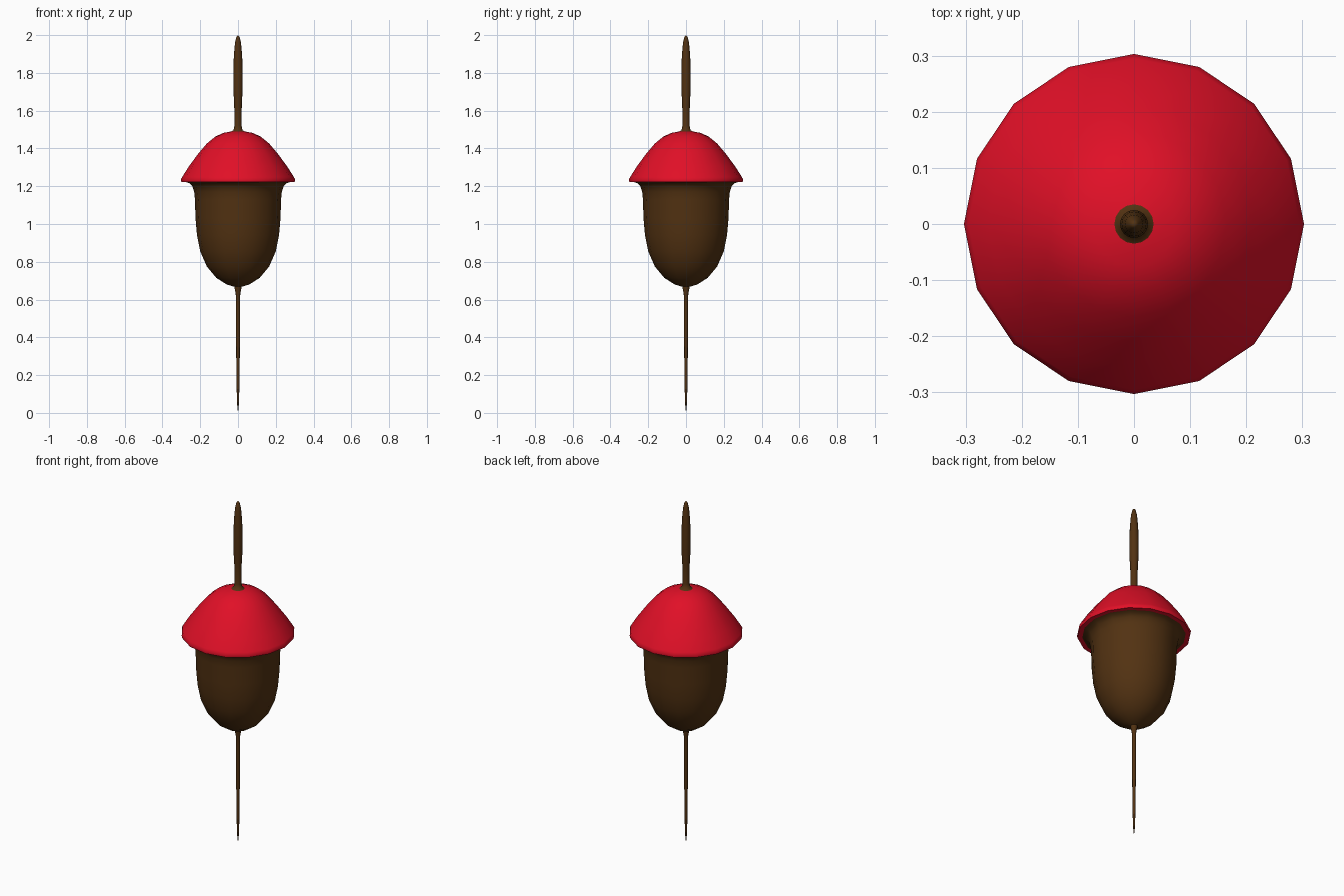
import bpy
from math import cos, sin, pi, radians

SIDES = 16

cube = bpy.data.objects.get("Cube")
if cube:
    bpy.data.objects.remove(cube, do_unlink=True)


def material(name, color):
    mat = bpy.data.materials.new(name)
    mat.use_nodes = True
    mat.diffuse_color = color
    mat.node_tree.nodes["Principled BSDF"].inputs["Base Color"].default_value = color
    return mat


def lathe(name, profile, mat):
    """Revolve (radius, height) points around z; a zero radius becomes a tip."""
    verts, rings, faces = [], [], []
    for r, z in profile:
        count = SIDES if r > 0 else 1
        rings.append([len(verts) + i for i in range(count)])
        for i in range(count):
            a = 2 * pi * i / SIDES
            verts.append((r * cos(a), r * sin(a), z))
    for low, high in zip(rings, rings[1:]):
        for i in range(SIDES):
            j = (i + 1) % SIDES
            quad = [low[i % len(low)], low[j % len(low)],
                    high[j % len(high)], high[i % len(high)]]
            faces.append(list(dict.fromkeys(quad)))
    mesh = bpy.data.meshes.new(name)
    mesh.from_pydata(verts, [], faces)
    mesh.materials.append(mat)
    obj = bpy.data.objects.new(name, mesh)
    bpy.context.collection.objects.link(obj)
    bpy.ops.object.select_all(action="DESELECT")
    obj.select_set(True)
    bpy.context.view_layer.objects.active = obj
    bpy.ops.object.shade_smooth_by_angle(angle=radians(60))
    return obj


brown = material("dark brown", (0.085, 0.032, 0.006, 1))
red = material("bright red", (0.75, 0.005, 0.02, 1))

# Thin spike below the body
lathe("lower_spike", [(0, 0), (0.005, 0.05), (0.007, 0.12), (0.009, 0.25),
                      (0.011, 0.56), (0.012, 0.63), (0.02, 0.67)], brown)

# Rounded body, flaring out under the cap
lathe("body", [(0.02, 0.668), (0.06, 0.68), (0.115, 0.715), (0.165, 0.775),
               (0.2, 0.855), (0.217, 0.94), (0.225, 1.03), (0.228, 1.13),
               (0.232, 1.17), (0.242, 1.2), (0.258, 1.216), (0.275, 1.222)], brown)

# Domed cap with a thin rim
lathe("cap", [(0.275, 1.222), (0.3, 1.222), (0.303, 1.235), (0.295, 1.25),
              (0.26, 1.305), (0.21, 1.373), (0.165, 1.426), (0.12, 1.463),
              (0.075, 1.483), (0.035, 1.49)], red)

# Upper stem with a small flared foot
lathe("stem", [(0.035, 1.49), (0.024, 1.497), (0.019, 1.52), (0.02, 1.63),
               (0.025, 1.72), (0.025, 1.8), (0.022, 1.89), (0.016, 1.96),
               (0.008, 1.992), (0, 2)], brown)
